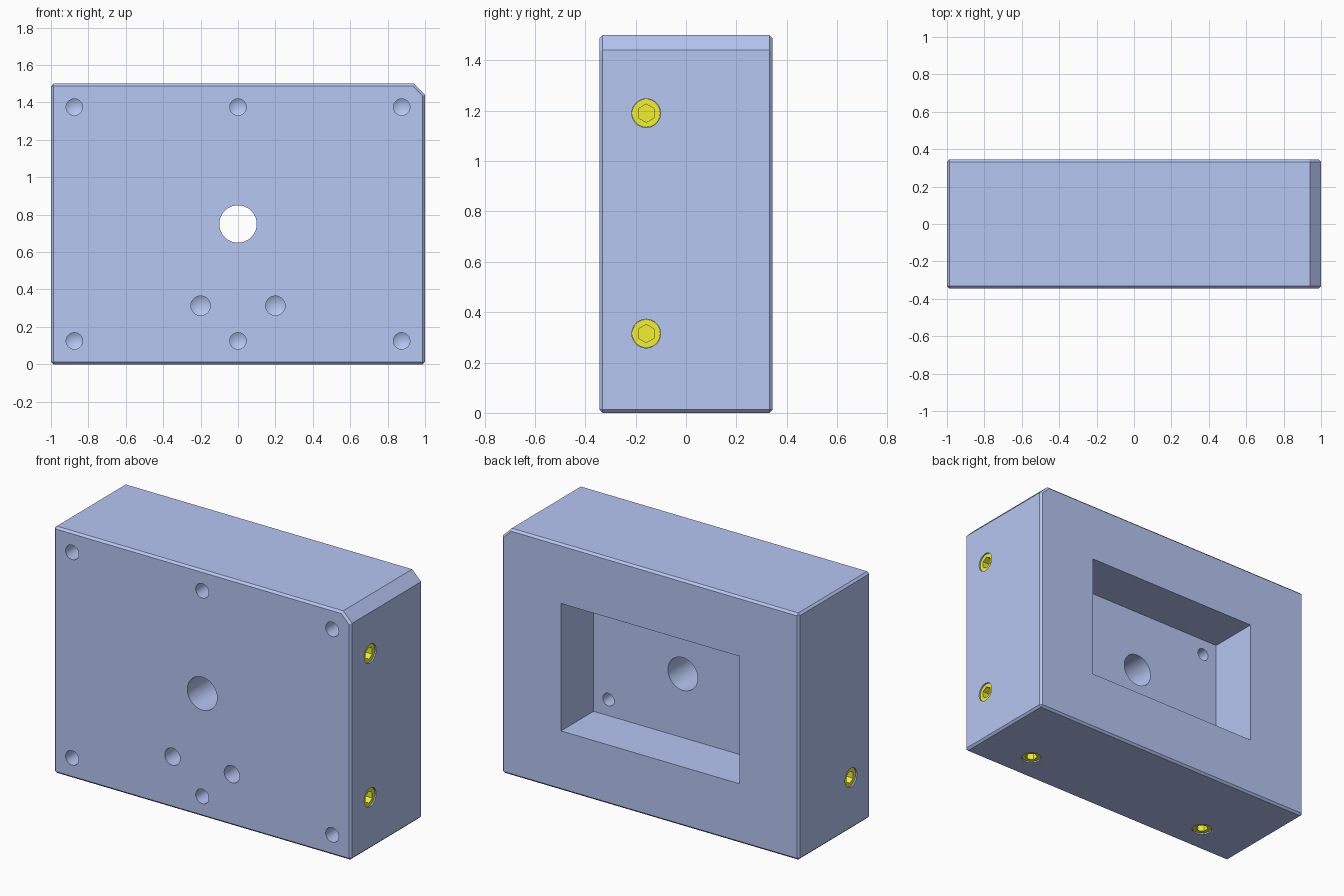
import bpy, bmesh
from mathutils import Vector, Matrix

if "Cube" in bpy.data.objects:
    bpy.data.objects.remove(bpy.data.objects["Cube"])

HX, HY, H = 1.0, 0.344, 1.5
RX, FY = Vector((1, 0, 0)), Vector((0, -1, 0))
BY, DZ = Vector((0, 1, 0)), Vector((0, 0, -1))


def material(name, rgb):
    m = bpy.data.materials.new(name)
    m.diffuse_color = (*rgb, 1)
    m.use_nodes = True
    m.node_tree.nodes["Principled BSDF"].inputs["Base Color"].default_value = m.diffuse_color
    return m


blue = material("blue_metal", (0.47, 0.57, 0.9))
yellow = material("yellow_metal", (0.88, 0.87, 0.03))


def to_object(name, bm, mat):
    bmesh.ops.recalc_face_normals(bm, faces=bm.faces)
    me = bpy.data.meshes.new(name)
    bm.to_mesh(me)
    bm.free()
    me.materials.append(mat)
    ob = bpy.data.objects.new(name, me)
    bpy.context.collection.objects.link(ob)
    return ob


def rod(bm, mouth, out, r, depth, over=0.05, tip=0.0, segs=48):
    """Rod running inwards from a mouth point, with an optional conical tip."""
    length = depth + over
    centre = Vector(mouth) + out * (over - length / 2)
    mat = Matrix.Translation(centre) @ out.to_track_quat('Z', 'Y').to_matrix().to_4x4()
    res = bmesh.ops.create_cone(bm, cap_ends=True, segments=segs, radius1=r,
                                radius2=r, depth=length, matrix=mat)
    if tip:
        faces = {f for v in res["verts"] for f in v.link_faces}
        end = min((f for f in faces if len(f.verts) == segs),
                  key=lambda f: f.calc_center_median().dot(out))
        p = bmesh.ops.poke(bm, faces=[end])
        p["verts"][0].co -= out * tip


def cut(ob, cutter):
    cutter.hide_render = True
    m = ob.modifiers.new("cut", 'BOOLEAN')
    m.operation, m.solver, m.object = 'DIFFERENCE', 'EXACT', cutter
    bpy.ops.object.select_all(action='DESELECT')
    bpy.context.view_layer.objects.active = ob
    ob.select_set(True)
    bpy.ops.object.modifier_apply(modifier=m.name)
    bpy.data.objects.remove(cutter)


# Block: profile with one clipped corner, edges lightly chamfered
profile = [(-HX, 0), (HX, 0), (HX, H - 0.06), (HX - 0.06, H), (-HX, H)]
bm = bmesh.new()
face = bm.faces.new([bm.verts.new((x, -HY, z)) for x, z in profile])
ext = bmesh.ops.extrude_face_region(bm, geom=[face])
bmesh.ops.translate(bm, vec=(0, 2 * HY, 0),
                    verts=[v for v in ext["geom"] if isinstance(v, bmesh.types.BMVert)])
bmesh.ops.recalc_face_normals(bm, faces=bm.faces)
edges = [e for e in bm.edges if e.calc_face_angle() > 1.2]
bmesh.ops.bevel(bm, geom=edges, offset=0.0125, segments=1, affect='EDGES')
block = to_object("block", bm, blue)

# Rectangular pocket in the back
floor_y = 0.031
bm = bmesh.new()
bmesh.ops.create_cube(bm, size=1, matrix=Matrix.Translation((0, floor_y + 0.25, 0.75))
                      @ Matrix.Diagonal((1.2, 0.5, 0.775, 1)))
cut(block, to_object("pocket_cutter", bm, blue))

# Drilled holes: face holes, locating holes, pocket holes, screw holes, bore
screws = [((HX, -0.158, 1.19), RX), ((HX, -0.158, 0.315), RX),
          ((-HX, -0.158, 0.315), -RX),
          ((0.65, -0.158, 0), DZ), ((-0.65, -0.158, 0), DZ)]
bm = bmesh.new()
for z in (0.125, 1.375):
    for x in (-0.875, 0, 0.875):
        rod(bm, (x, -HY, z), FY, 0.044, 0.4, tip=0.026)
for s in (-1, 1):
    rod(bm, (s * 0.2, -HY, 0.313), FY, 0.052, 0.25, tip=0.03)
    for z in (0.46, 1.04):
        rod(bm, (s * 0.5, floor_y, z), BY, 0.038, 0.22, tip=0.022)
for pos, out in screws:
    rod(bm, pos, out, 0.057, 0.22)
rod(bm, (0, -HY, 0.75), FY, 0.1, 0.6)
cut(block, to_object("drill_cutter", bm, blue))
parts = [block]

# Set screws, slightly sunk, with hexagon sockets
for i, (pos, out) in enumerate(screws):
    head = Vector(pos) - out * 0.008
    bm = bmesh.new()
    rod(bm, head, out, 0.056, 0.2, over=0)
    screw = to_object(f"set_screw_{i + 1}", bm, yellow)
    bm = bmesh.new()
    rod(bm, head, out, 0.036, 0.07, segs=6)
    cut(screw, to_object("socket_cutter", bm, yellow))
    parts.append(screw)

# Smooth hole walls, crisp edges
bpy.ops.object.select_all(action='DESELECT')
for ob in parts:
    ob.select_set(True)
bpy.context.view_layer.objects.active = block
bpy.ops.object.shade_smooth_by_angle(angle=0.5)
